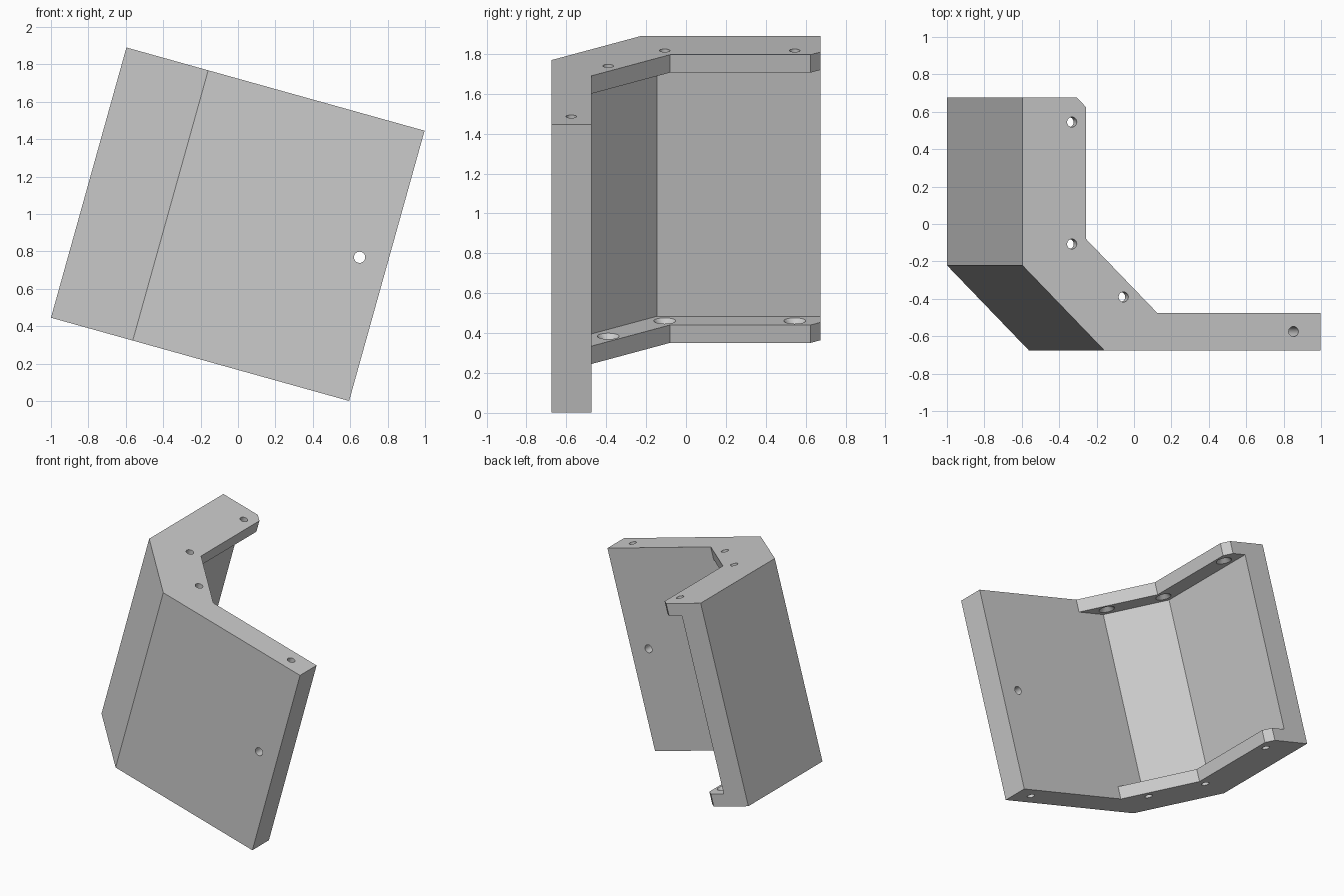
import bpy, bmesh, math
from mathutils import Matrix

if "Cube" in bpy.data.objects:
    bpy.data.objects.remove(bpy.data.objects["Cube"])

HEIGHT, RIM = 1.50, 0.093
T = 0.19           # side wall thickness
cutters = []


def prism(name, outline, z0, z1):
    """Extrude a plan outline between two heights."""
    bm = bmesh.new()
    face = bm.faces.new([bm.verts.new((x, y, z0)) for x, y in outline])
    ext = bmesh.ops.extrude_face_region(bm, geom=[face])
    verts = [g for g in ext["geom"] if isinstance(g, bmesh.types.BMVert)]
    bmesh.ops.translate(bm, verts=verts, vec=(0, 0, z1 - z0))
    bmesh.ops.recalc_face_normals(bm, faces=bm.faces)
    return link(name, bm)


def link(name, bm):
    me = bpy.data.meshes.new(name)
    bm.to_mesh(me)
    bm.free()
    ob = bpy.data.objects.new(name, me)
    bpy.context.collection.objects.link(ob)
    return ob


def drill(name, pos, length, r1=0.027, r2=0.027, rot=None):
    """Round cutter centred on pos, along z unless rotated."""
    bm = bmesh.new()
    mat = Matrix.Translation(pos) @ (rot or Matrix())
    bmesh.ops.create_cone(bm, cap_ends=True, segments=28, radius1=r1,
                          radius2=r2, depth=length, matrix=mat)
    cutters.append(link(name, bm))


# Bent body, including the width of the inner rims
body = prism("bent_bracket", [
    (0, 0.675), (0, -0.221), (0.454, -0.675), (1.655, -0.675),
    (1.655, -0.475), (0.748, -0.475), (0.353, -0.08), (0.353, 0.625),
    (0.303, 0.675)], 0, HEIGHT)

# Pocket that leaves a rim at the top and bottom
cutters.append(prism("pocket_cutter", [
    (T, 1), (T, -0.145), (T + 0.33, -0.475), (0.9, -0.475), (0.9, 1)],
    RIM, HEIGHT - RIM))

# Countersunk rim holes, flared on the inner side
for x, y in [(0.275, 0.545), (0.275, -0.107), (0.561, -0.39)]:
    for z, s in [(0, 1), (HEIGHT, -1)]:
        drill("rim_hole_cutter", (x, y, z + s * 0.03), 0.14)
        lo, hi = (0.026, 0.056) if s > 0 else (0.056, 0.026)
        drill("countersink_cutter", (x, y, z + s * (RIM - 0.0145)), 0.031, lo, hi)

# Blind holes in the plate ends and the cross hole in the plate
for z in (0, HEIGHT):
    drill("end_hole_cutter", (1.505, -0.575, z), 0.5)
a = math.radians(15.6)
dx, dz = 0.65 + 1, 0.77 - 0.447
drill("cross_hole_cutter",
      (dx * math.cos(a) - dz * math.sin(a), -0.575,
       dx * math.sin(a) + dz * math.cos(a)),
      0.5, 0.03, 0.03, Matrix.Rotation(math.pi / 2, 4, "X"))

# Apply all cuts, then remove the cutters
bpy.context.view_layer.objects.active = body
body.select_set(True)
for c in cutters:
    c.hide_render = True
    m = body.modifiers.new("cut", "BOOLEAN")
    m.operation, m.solver, m.object = "DIFFERENCE", "EXACT", c
    bpy.ops.object.modifier_apply(modifier=m.name)
for c in cutters:
    bpy.data.objects.remove(c)

# Tilt into place
body.rotation_euler.y = a
body.location = (-1, 0, 0.446)
bpy.ops.object.select_all(action="DESELECT")
body.select_set(True)
bpy.ops.object.shade_smooth_by_angle(angle=math.radians(25))
